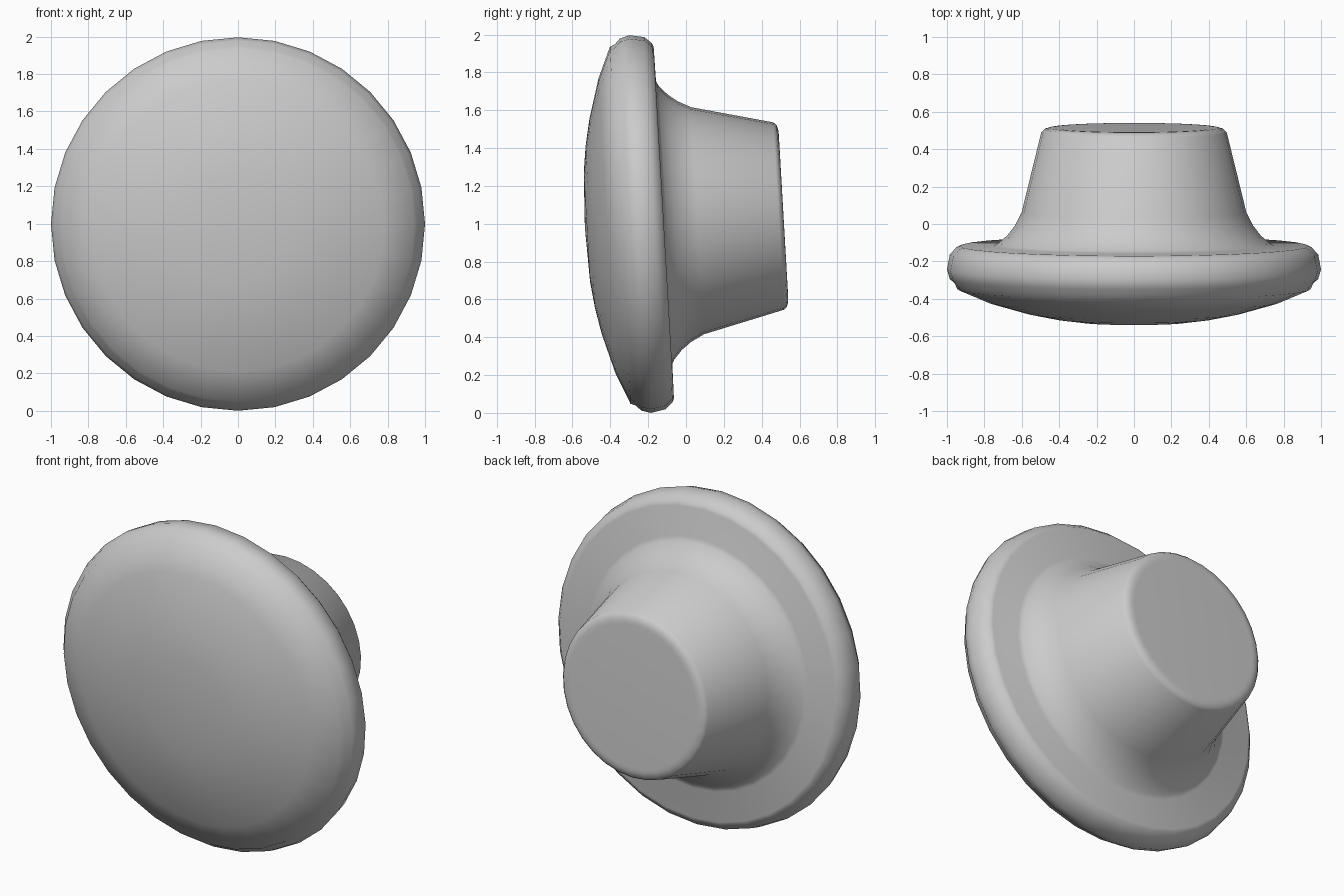
import bpy, bmesh, math
from mathutils import Matrix

if "Cube" in bpy.data.objects:
    bpy.data.objects.remove(bpy.data.objects["Cube"])

SIDES = 32
TILT = math.radians(3.3)

# Turned profile: (radius, distance along axis, front to back)
dome = [(0.29, -0.526), (0.43, -0.508), (0.57, -0.480), (0.78, -0.420), (0.945, -0.350)]
rim = [(0.957, -0.322), (0.985, -0.295), (1.0, -0.245), (0.985, -0.165), (0.95, -0.127)]
flange_back = [(0.93, -0.119), (0.75, -0.117)]
fillet = [(0.725, -0.105), (0.676, -0.061), (0.637, -0.010), (0.601, 0.060)]
stem = [(0.496, 0.489), (0.480, 0.506), (0.452, 0.514), (0.43, 0.515)]
profile = dome + rim + flange_back + fillet + stem


def lathe(name, points, front, back):
    """Closed revolve around local z."""
    bm = bmesh.new()
    rings = [[bm.verts.new((r * math.cos(2 * math.pi * i / SIDES),
                            r * math.sin(2 * math.pi * i / SIDES), a))
              for i in range(SIDES)] for r, a in points]
    first, last = bm.verts.new((0, 0, front)), bm.verts.new((0, 0, back))
    for i in range(SIDES):
        j = (i + 1) % SIDES
        for lo, hi in zip(rings, rings[1:]):
            bm.faces.new((lo[i], lo[j], hi[j], hi[i]))
        bm.faces.new((first, rings[0][j], rings[0][i]))
        bm.faces.new((last, rings[-1][i], rings[-1][j]))
    # Lay the axis along +y, tipped slightly upward at the back
    bm.transform(Matrix.Rotation(TILT - math.pi / 2, 4, 'X'))
    bmesh.ops.recalc_face_normals(bm, faces=bm.faces)
    low = min(v.co.z for v in bm.verts)
    ys = [v.co.y for v in bm.verts]
    bmesh.ops.translate(bm, verts=bm.verts, vec=(0, -(min(ys) + max(ys)) / 2, -low))
    mesh = bpy.data.meshes.new(name)
    bm.to_mesh(mesh)
    bm.free()
    obj = bpy.data.objects.new(name, mesh)
    bpy.context.collection.objects.link(obj)
    return obj


# Round knob: domed face, rounded rim and tapered stem
knob = lathe("knob", profile, -0.537, 0.515)
bpy.context.view_layer.objects.active = knob
knob.select_set(True)
bpy.ops.object.shade_smooth_by_angle(angle=math.radians(60))
